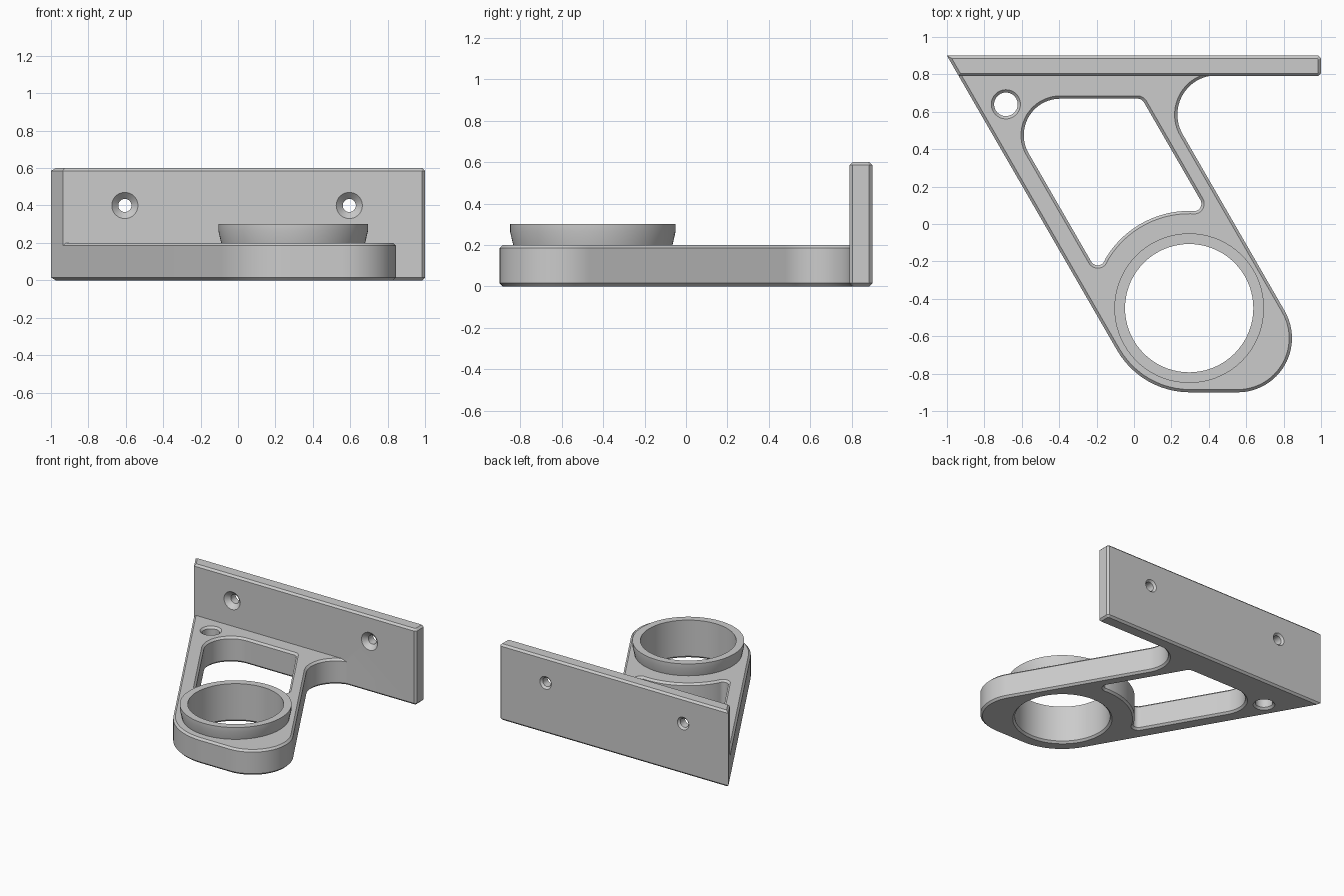
import bpy, bmesh, math
from mathutils import Vector

if "Cube" in bpy.data.objects:
    bpy.data.objects.remove(bpy.data.objects["Cube"])

CH = 0.015                      # chamfer size
TAN30 = math.tan(math.radians(30))
RING = (0.295, -0.45)           # ring centre

grey = bpy.data.materials.new("grey")
grey.diffuse_color = (0.6, 0.6, 0.6, 1)
grey.use_nodes = True
grey.node_tree.nodes["Principled BSDF"].inputs["Base Color"].default_value = grey.diffuse_color


def fillet(corners):
    """Closed outline from (x, y, radius) corners."""
    pts, n = [], len(corners)
    for i, (x, y, r) in enumerate(corners):
        p = Vector((x, y))
        if r == 0:
            pts.append(p)
            continue
        a = (Vector(corners[i - 1][:2]) - p).normalized()
        b = (Vector(corners[(i + 1) % n][:2]) - p).normalized()
        half = a.angle(b) / 2
        centre = p + (a + b).normalized() * (r / math.sin(half))
        start = p + a * (r / math.tan(half)) - centre
        end = p + b * (r / math.tan(half)) - centre
        a0 = math.atan2(start.y, start.x)
        sweep = (math.atan2(end.y, end.x) - a0 + math.pi) % math.tau - math.pi
        steps = max(6, int(abs(sweep) / math.radians(5)))
        for k in range(steps + 1):
            t = a0 + sweep * k / steps
            pts.append(centre + Vector((math.cos(t), math.sin(t))) * r)
    return pts


def inset(pts, d):
    """Move a counter-clockwise outline inward by d (outward if negative)."""
    out, n = [], len(pts)
    for i, p in enumerate(pts):
        e1 = (p - pts[i - 1]).normalized()
        e2 = (pts[(i + 1) % n] - p).normalized()
        n1, n2 = Vector((-e1.y, e1.x)), Vector((-e2.y, e2.x))
        out.append(p + (n1 + n2) * (d / (1 + n1.dot(n2))))
    return out


def circle(x, y, r, n=72):
    return [Vector((x + r * math.cos(math.tau * k / n),
                    y + r * math.sin(math.tau * k / n))) for k in range(n)]


def loft(name, layers):
    """Solid through (outline, z) layers."""
    bm = bmesh.new()
    loops = [[bm.verts.new((p.x, p.y, z)) for p in pts] for pts, z in layers]
    n = len(loops[0])
    for lo, hi in zip(loops, loops[1:]):
        for i in range(n):
            j = (i + 1) % n
            bm.faces.new((lo[i], lo[j], hi[j], hi[i]))
    bm.faces.new(loops[0][::-1])
    bm.faces.new(loops[-1])
    bmesh.ops.recalc_face_normals(bm, faces=bm.faces)
    mesh = bpy.data.meshes.new(name)
    bm.to_mesh(mesh)
    bm.free()
    mesh.materials.append(grey)
    ob = bpy.data.objects.new(name, mesh)
    bpy.context.collection.objects.link(ob)
    return ob


def slab(name, pts, h):
    """Slab with chamfered top and bottom rims."""
    small = inset(pts, CH)
    return loft(name, [(small, 0), (pts, CH), (pts, h - CH), (small, h)])


def cutter(name, pts, h):
    """Through cutter that chamfers both rims of a slab of height h."""
    big = inset(pts, -CH - 0.01)
    return loft(name, [(big, -0.01), (pts, CH), (pts, h - CH), (big, h + 0.01)])


def combine(target, tool, operation):
    bpy.context.view_layer.objects.active = target
    mod = target.modifiers.new("boolean", 'BOOLEAN')
    mod.operation, mod.solver, mod.object = operation, 'EXACT', tool
    bpy.ops.object.modifier_apply(modifier=mod.name)
    bpy.data.objects.remove(tool)


def left_x(y):                  # slanted left side
    return -1 + (0.9 - y) * TAN30


def right_x(y):                 # slanted right side
    return 0.263 + (0.475 - y) * TAN30


# Wall plate with a mitred left end
bracket = slab("bracket", [Vector(p) for p in (
    (-1, 0.9), (left_x(0.79), 0.79), (1 - CH, 0.79), (1, 0.79 + CH),
    (1, 0.9 - CH), (1 - CH, 0.9))], 0.6)

# Slanted arm
arm = slab("arm", fillet([
    (left_x(0.85), 0.85, 0), (left_x(-0.9), -0.9, 0.45),
    (right_x(-0.9), -0.9, 0.29), (right_x(0.795), 0.795, 0.21),
    (0.5, 0.795, 0), (0.5, 0.85, 0)]), 0.2)
combine(bracket, arm, 'UNION')

# Raised ring, slightly flared at the top
ring = loft("ring", [(circle(*RING, r), z) for r, z in
                     ((0.385, 0.15), (0.385, 0.2), (0.4, 0.265), (0.4, 0.3))])
combine(bracket, ring, 'UNION')
bore = loft("bore", [(circle(*RING, r), z) for r, z in
                     ((0.343 + CH + 0.01, -0.01), (0.343, CH), (0.343, 0.35))])
combine(bracket, bore, 'DIFFERENCE')

# Window in the arm, its lower side following the ring
arc = [(RING[0] + 0.52 * math.cos(math.radians(a)),
        RING[1] + 0.52 * math.sin(math.radians(a)), 0) for a in range(149, 88, -4)]
window = cutter("window", fillet(
    [(left_x(0.67) + 0.135, 0.67, 0.195), (-0.19, -0.268, 0.04)] + arc +
    [(0.394, 0.061, 0.04), (0.042, 0.67, 0.04)]), 0.2)
combine(bracket, window, 'DIFFERENCE')

# Small vertical hole
combine(bracket, cutter("small_hole", circle(-0.685, 0.64, 0.063, 48), 0.2), 'DIFFERENCE')

# Countersunk screw holes through the plate
for x in (-0.605, 0.595):
    hole = loft("screw_hole", [(circle(0, 0, r, 40), z) for r, z in
                ((0.06, -0.01), (0.035, 0.015), (0.035, 0.075), (0.08, 0.12))])
    hole.rotation_euler.x = math.pi / 2
    hole.location = (x, 0.9, 0.4)
    bpy.context.view_layer.update()
    combine(bracket, hole, 'DIFFERENCE')

bpy.ops.object.select_all(action='DESELECT')
bracket.select_set(True)
bpy.context.view_layer.objects.active = bracket
bpy.ops.object.shade_smooth_by_angle(angle=math.radians(25))
